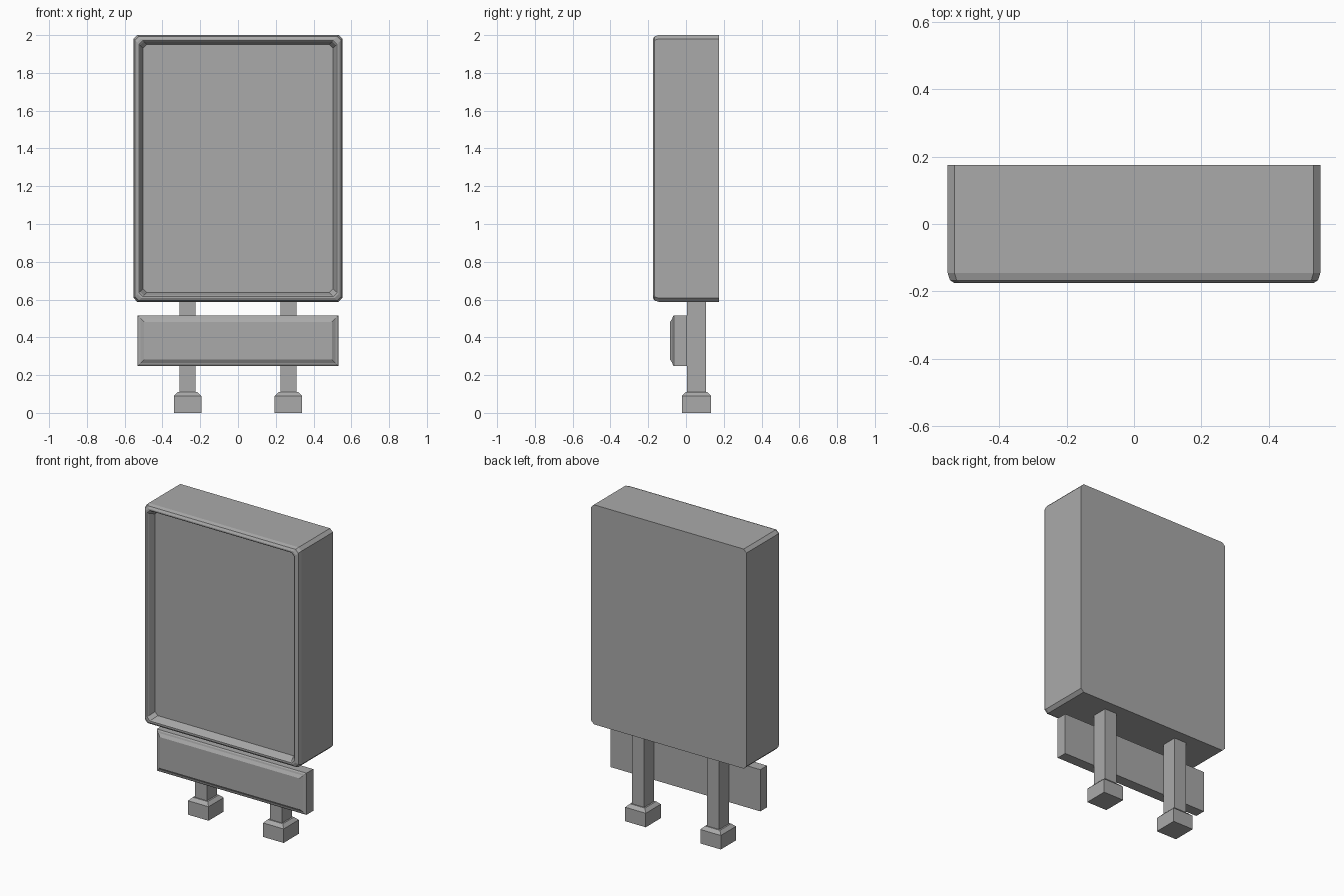
import bpy

cube = bpy.data.objects.get("Cube")
if cube:
    bpy.data.objects.remove(cube, do_unlink=True)

# Single grey paint
grey = bpy.data.materials.new("grey_metal")
grey.use_nodes = True
GREY = (0.4, 0.4, 0.4, 1)
grey.diffuse_color = GREY
grey.node_tree.nodes["Principled BSDF"].inputs["Base Color"].default_value = GREY


def outline(hw, hh, cut):
    """Rectangle outline with optional chamfered corners."""
    if not cut:
        return [(-hw, -hh), (hw, -hh), (hw, hh), (-hw, hh)]
    return [(-hw + cut, -hh), (hw - cut, -hh), (hw, -hh + cut), (hw, hh - cut),
            (hw - cut, hh), (-hw + cut, hh), (-hw, hh - cut), (-hw, -hh + cut)]


def stack(name, hw, hh, rings, place, cut=0):
    """Loft rings of (inset, level) and cap both ends; place maps u, v, level to xyz."""
    verts, faces = [], []
    for inset, level in rings:
        verts += [place(u, v, level) for u, v in outline(hw - inset, hh - inset, cut)]
    n = len(verts) // len(rings)
    for r in range(len(rings) - 1):
        for i in range(n):
            j = (i + 1) % n
            faces.append((r * n + i, r * n + j, (r + 1) * n + j, (r + 1) * n + i))
    faces.append(tuple(reversed(range(n))))
    faces.append(tuple(range(len(verts) - n, len(verts))))
    mesh = bpy.data.meshes.new(name)
    mesh.from_pydata(verts, [], faces)
    mesh.materials.append(grey)
    obj = bpy.data.objects.new(name, mesh)
    bpy.context.collection.objects.link(obj)
    return obj


def facing_front(centre_z):
    return lambda u, v, y: (u, y, centre_z + v)


def upright(cx, cy):
    return lambda u, v, z: (cx + u, cy + v, z)


# Large cabinet with a rounded rim and a recessed front panel
stack("cabinet", 0.553, 0.706,
      [(0, 0.175), (0, -0.145), (0.007, -0.167), (0.02, -0.175),
       (0.029, -0.175), (0.034, -0.17), (0.05, -0.125)],
      facing_front(1.294), cut=0.02)

# Lower sign board with a raised face
stack("lower_board", 0.532, 0.134,
      [(0, 0.005), (0, -0.064), (0.007, -0.07), (0.017, -0.073), (0.035, -0.085)],
      facing_front(0.382))

# Posts and their footings
for side, sx in (("left", 1), ("right", -1)):
    spot = upright(sx * 0.267, 0.055)
    stack(side + "_post", 0.043, 0.05, [(0, 0.1), (0, 0.6)], spot)
    stack(side + "_footing", 0.073, 0.077, [(0, 0), (0, 0.09), (0.02, 0.11)], spot)
